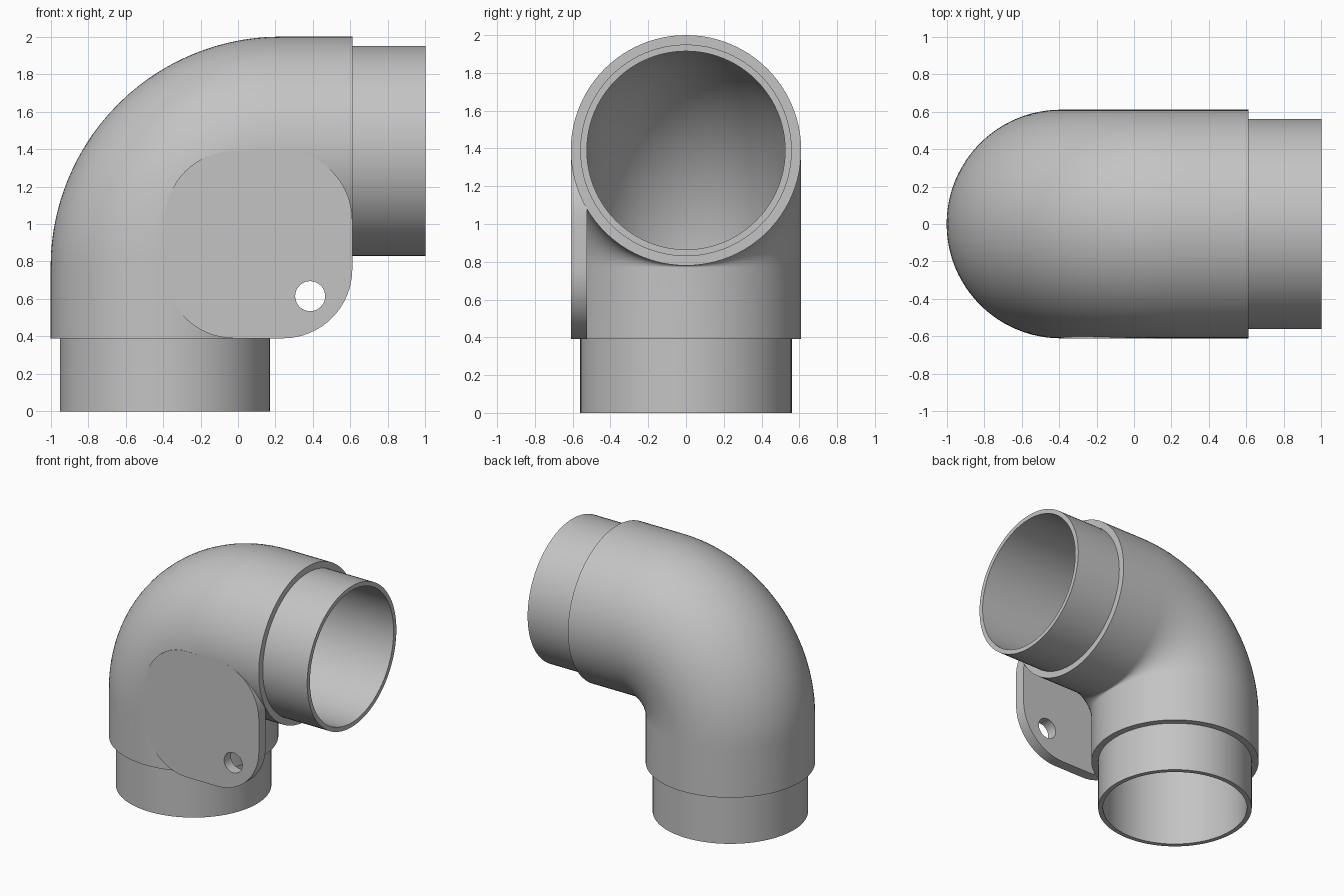
import bpy, bmesh
from math import sin, cos, pi
from mathutils import Vector

cube = bpy.data.objects.get("Cube")
if cube:
    bpy.data.objects.remove(cube, do_unlink=True)

grey = bpy.data.materials.new("plain grey")
grey.use_nodes = True
color = (0.55, 0.55, 0.55, 1)
grey.diffuse_color = color
grey.node_tree.nodes["Principled BSDF"].inputs["Base Color"].default_value = color

# Pipe dimensions
AXIS_X, AXIS_Z = -0.39, 1.39      # centre lines of the two legs
BEND = 0.62                       # centre line radius of the elbow
SPIGOT, COLLAR, BORE = 0.56, 0.61, 0.525
SIDES, STEPS = 96, 28


def finish(obj, bm):
    bmesh.ops.recalc_face_normals(bm, faces=bm.faces)
    bm.to_mesh(obj.data)
    bm.free()
    obj.data.materials.clear()
    obj.data.materials.append(grey)
    bpy.ops.object.select_all(action="DESELECT")
    obj.select_set(True)
    bpy.context.view_layer.objects.active = obj
    bpy.ops.object.shade_smooth_by_angle(angle=pi / 6)


def upright(z, r):
    return Vector((AXIS_X, 0, z)), 0, r


def level(x, r):
    return Vector((x, 0, AXIS_Z)), pi / 2, r


def elbow(r):
    rings = []
    for i in range(STEPS + 1):
        a = pi / 2 * i / STEPS
        centre = Vector((AXIS_X + BEND * (1 - cos(a)), 0, AXIS_Z - BEND * (1 - sin(a))))
        rings.append((centre, a, r))
    return rings


# Elbow pipe: outer skin from bottom to side opening, then back through the bore
rings = [upright(0, SPIGOT), upright(0.39, SPIGOT), upright(0.39, COLLAR)]
rings += elbow(COLLAR)
rings += [level(0.61, COLLAR), level(0.61, SPIGOT), level(1, SPIGOT), level(1, BORE)]
rings += elbow(BORE)[::-1] + [upright(0, BORE)]

bm = bmesh.new()
loops = []
for centre, tilt, r in rings:
    across = Vector((cos(tilt), 0, -sin(tilt)))
    loops.append([bm.verts.new(centre + across * r * cos(t) + Vector((0, r * sin(t), 0)))
                  for t in (2 * pi * k / SIDES for k in range(SIDES))])
for i, low in enumerate(loops):
    high = loops[(i + 1) % len(loops)]
    for k in range(SIDES):
        n = (k + 1) % SIDES
        bm.faces.new((low[k], low[n], high[n], high[k]))
pipe = bpy.data.objects.new("elbow_pipe", bpy.data.meshes.new("elbow_pipe"))
bpy.context.collection.objects.link(pipe)
finish(pipe, bm)


# Mounting plate: rounded square outline with a round bolt hole
def arc(cx, cz, r, start, sweep, n):
    return [(cx + r * cos(start + sweep * i / n), cz + r * sin(start + sweep * i / n))
            for i in range(n + 1)]


half, corner = 0.5, 0.37
mid_x, mid_z = 0.11, 0.89
inset = half - corner
outline = []
for q, (sx, sz) in enumerate([(1, 1), (-1, 1), (-1, -1), (1, -1)]):
    outline += arc(mid_x + sx * inset, mid_z + sz * inset, corner, q * pi / 2, pi / 2, 16)
hole = arc(0.385, 0.615, 0.08, 0, 2 * pi, 40)[:-1]

curve = bpy.data.curves.new("mounting_plate", "CURVE")
curve.dimensions = "2D"
curve.fill_mode = "BOTH"
curve.extrude = 0.0425
for points in (outline, hole):
    spline = curve.splines.new("POLY")
    spline.points.add(len(points) - 1)
    for p, (x, z) in zip(spline.points, points):
        p.co = (x, z, 0, 1)
    spline.use_cyclic_u = True
plate = bpy.data.objects.new("mounting_plate", curve)
bpy.context.collection.objects.link(plate)
plate.location.y = -0.5675
plate.rotation_euler.x = pi / 2
bpy.ops.object.select_all(action="DESELECT")
plate.select_set(True)
bpy.context.view_layer.objects.active = plate
bpy.ops.object.convert(target="MESH")
plate = bpy.context.view_layer.objects.active
bm = bmesh.new()
bm.from_mesh(plate.data)
bmesh.ops.remove_doubles(bm, verts=bm.verts, dist=0.0005)
finish(plate, bm)
